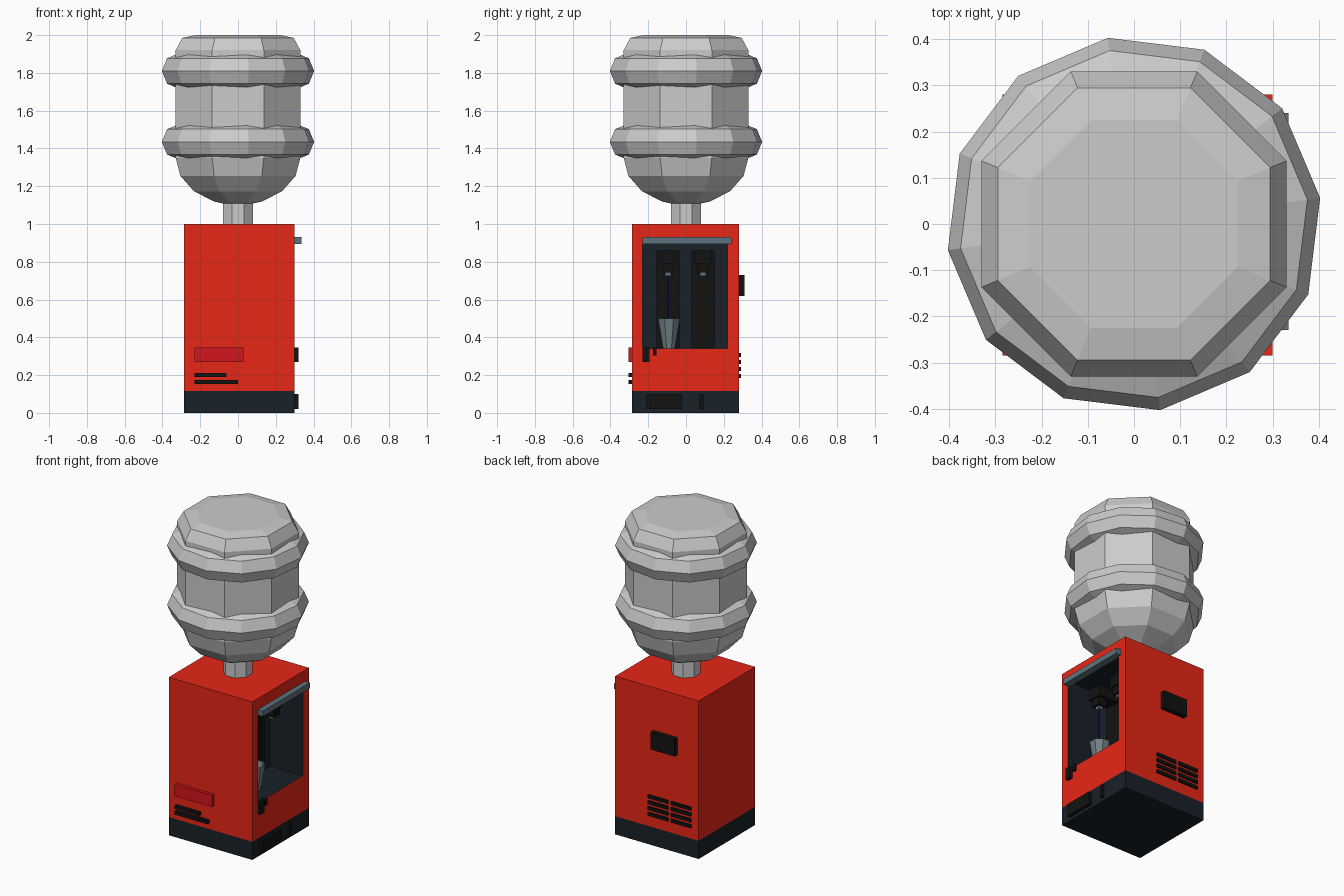
import bpy, bmesh, math
from mathutils import Vector

if "Cube" in bpy.data.objects:
    bpy.data.objects.remove(bpy.data.objects["Cube"])


def material(name, r, g, b):
    m = bpy.data.materials.new(name)
    m.diffuse_color = (r, g, b, 1)
    m.use_nodes = True
    m.node_tree.nodes["Principled BSDF"].inputs["Base Color"].default_value = m.diffuse_color
    return m


RED = material("red", 0.8, 0.02, 0.008)
PLATE_RED = material("plate_red", 0.65, 0.008, 0.012)
DARK = material("dark", 0.009, 0.015, 0.021)
BLACK = material("black", 0.006, 0.006, 0.006)
STEEL = material("steel", 0.11, 0.17, 0.21)
CUP = material("cup_grey", 0.16, 0.22, 0.24)
BLUE = material("water_blue", 0.01, 0.01, 0.35)


def finish(name, bm, *mats):
    bmesh.ops.recalc_face_normals(bm, faces=bm.faces)
    me = bpy.data.meshes.new(name)
    bm.to_mesh(me)
    bm.free()
    for m in mats:
        me.materials.append(m)
    ob = bpy.data.objects.new(name, me)
    bpy.context.collection.objects.link(ob)
    return ob


def box_bm(x, y, z):
    bm = bmesh.new()
    bmesh.ops.create_cube(bm, size=1)
    for v in bm.verts:
        v.co = Vector([(a + b) / 2 + c * (b - a) for (a, b), c in zip((x, y, z), v.co)])
    return bm


def box(name, x, y, z, mat):
    return finish(name, box_bm(x, y, z), mat)


def lathe(name, profile, sides, turn=0.0, centre=(0, 0), mats=(), closed=False, top=True):
    """Turn (radius, z) points around a vertical axis."""
    bm = bmesh.new()
    rings = []
    for r, z in profile:
        rings.append([bm.verts.new((centre[0] + r * math.cos(turn + i * math.tau / sides),
                                    centre[1] + r * math.sin(turn + i * math.tau / sides), z))
                      for i in range(sides)])
    pairs = list(zip(rings, rings[1:]))
    if closed:
        pairs.append((rings[-1], rings[0]))
    for a, b in pairs:
        for i in range(sides):
            j = (i + 1) % sides
            bm.faces.new((a[i], a[j], b[j], b[i]))
    if not closed:
        bm.faces.new(rings[0][::-1])
        if top:
            bm.faces.new(rings[-1])
    return finish(name, bm, *mats)


# cabinet with a recessed alcove in its right side
bm = box_bm((-0.285, 0.3), (-0.285, 0.28), (0.115, 1.0))
side = max(bm.faces, key=lambda f: f.calc_center_median().x)
bmesh.ops.inset_region(bm, faces=[side], thickness=0.05)
mid = side.calc_center_median()
for v in side.verts:
    v.co.y = -0.23 if v.co.y < mid.y else 0.22
    v.co.z = 0.34 if v.co.z < mid.z else 0.93
back = bmesh.ops.extrude_discrete_faces(bm, faces=[side])["faces"][0]
for v in back.verts:
    v.co.x = 0.07
    for f in v.link_faces:
        f.material_index = 1
finish("cabinet", bm, RED, DARK)
box("base", (-0.285, 0.3), (-0.285, 0.28), (0, 0.115), DARK)

# front plate and strips
box("front_plate", (-0.23, 0.03), (-0.305, -0.28), (0.27, 0.345), PLATE_RED)
box("front_strip_upper", (-0.23, -0.06), (-0.305, -0.28), (0.19, 0.21), BLACK)
box("front_strip_lower", (-0.23, 0.0), (-0.305, -0.28), (0.153, 0.175), BLACK)

# right side trim
box("alcove_bar", (0.29, 0.335), (-0.23, 0.24), (0.895, 0.93), STEEL)
box("side_clip", (0.29, 0.32), (-0.23, -0.192), (0.27, 0.345), BLACK)
box("side_clip_small", (0.29, 0.315), (-0.175, -0.155), (0.305, 0.345), BLACK)
box("base_panel", (0.29, 0.32), (-0.21, -0.02), (0.02, 0.1), BLACK)
box("base_latch", (0.29, 0.315), (0.072, 0.092), (0.02, 0.1), BLACK)

# taps inside the alcove
for tag, y in (("left", -0.095), ("right", 0.09)):
    box("tap_panel_" + tag, (0.065, 0.08), (y - 0.06, y + 0.06), (0.345, 0.86), BLACK)
    box("tap_block_" + tag, (0.075, 0.22), (y - 0.045, y + 0.045), (0.79, 0.86), BLACK)
    box("tap_neck_" + tag, (0.15, 0.21), (y - 0.03, y + 0.03), (0.742, 0.79), BLACK)
    box("tap_nozzle_" + tag, (0.165, 0.195), (y - 0.016, y + 0.016), (0.724, 0.742), STEEL)

# cup and water stream
lathe("cup", [(0.034, 0.341), (0.062, 0.5), (0.056, 0.5), (0.03, 0.36)], 8,
      math.pi / 8, (0.18, -0.09), (CUP,))
lathe("water_stream", [(0.005, 0.36), (0.005, 0.73)], 6, 0, (0.18, -0.095), (BLUE,))

# back box and vent slots
box("back_box", (-0.137, 0.032), (0.27, 0.31), (0.62, 0.73), BLACK)
for row, z in enumerate((0.195, 0.232, 0.269, 0.306)):
    for col, x in enumerate((-0.235, -0.075)):
        box(f"vent_{row}_{col}", (x, x + 0.14), (0.27, 0.291), (z - 0.01, z + 0.01), BLACK)

# octagonal bottle: neck, rounded shoulder, straight wall, domed end
k = 1 / math.cos(math.pi / 8)
lathe("bottle_neck", [(0.085, 0.99), (0.085, 1.12)], 8, math.pi / 8)
shoulder = [(0.33 * k * math.cos(a), 1.35 - 0.25 * math.sin(a))
            for a in (math.radians(d) for d in (80, 67.5, 45, 22.5, 0))]
lathe("bottle", shoulder + [(0.33 * k, 1.92), (0.295 * k, 1.985), (0.225 * k, 2.0)], 8, math.pi / 8)

# twelve-sided rings around the bottle
for tag, z in (("lower", 1.435), ("upper", 1.81)):
    section = [(0.312 + 0.095 * math.cos(i * math.tau / 8), z + 0.095 * math.sin(i * math.tau / 8))
               for i in range(8)]
    lathe("bottle_ring_" + tag, section, 12, math.radians(8), closed=True)
